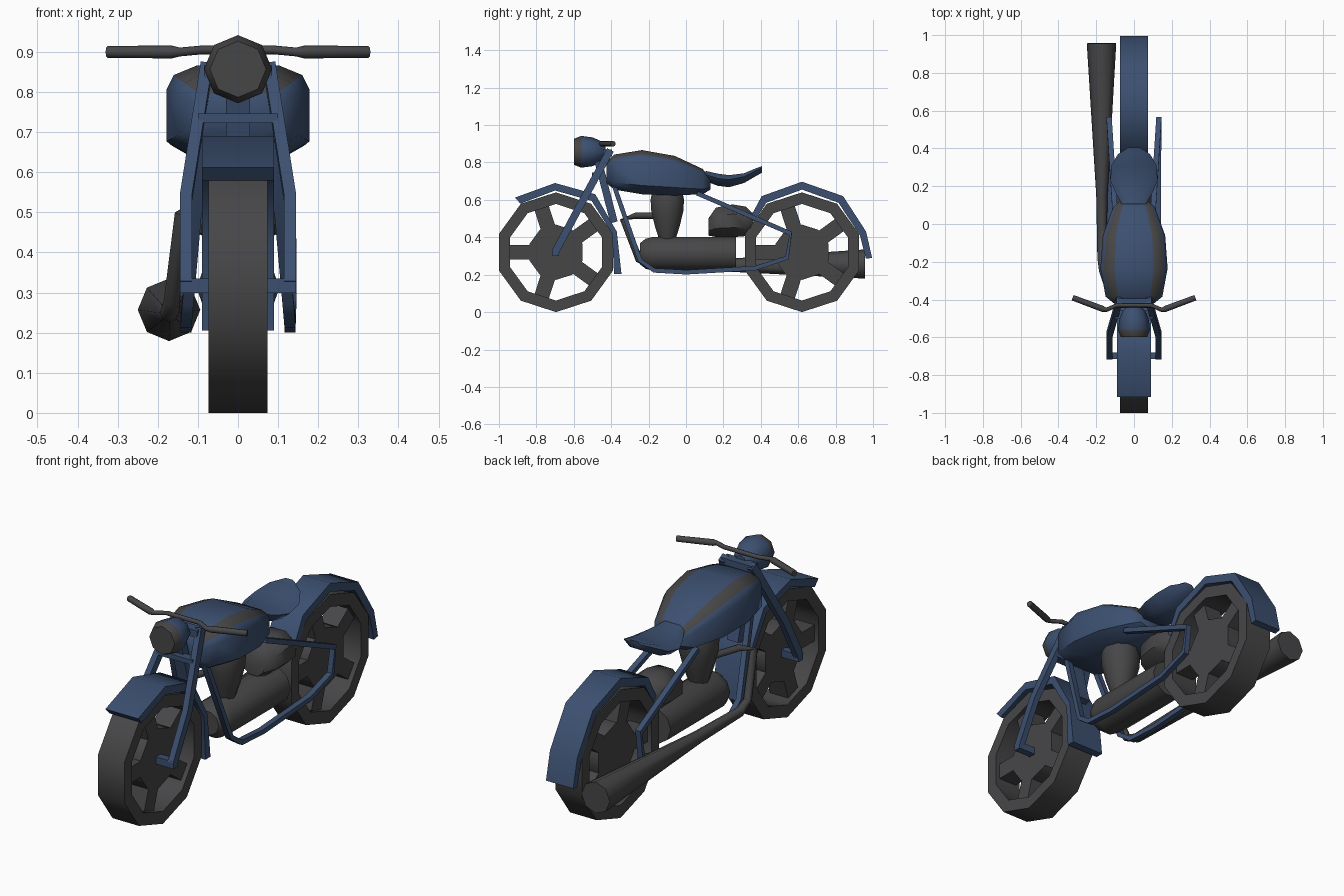
import bpy, bmesh, math
from mathutils import Vector

if "Cube" in bpy.data.objects:
    bpy.data.objects.remove(bpy.data.objects["Cube"])


def make_mat(name, rgb):
    m = bpy.data.materials.new(name)
    m.diffuse_color = (*rgb, 1)
    m.use_nodes = True
    m.node_tree.nodes["Principled BSDF"].inputs["Base Color"].default_value = m.diffuse_color
    return m


BLUE = make_mat("navy paint", (0.045, 0.08, 0.163))
GREY = make_mat("dark grey", (0.063, 0.061, 0.064))


def finish(bm, name, mats):
    bmesh.ops.recalc_face_normals(bm, faces=bm.faces)
    me = bpy.data.meshes.new(name)
    bm.to_mesh(me)
    bm.free()
    for m in mats:
        me.materials.append(m)
    ob = bpy.data.objects.new(name, me)
    bpy.context.collection.objects.link(ob)
    return ob


def add_loft(bm, rings, rule=None, caps=True):
    """Skin closed rings; rule(ring, side) picks the material, ring -1 is the first cap."""
    vs = [[bm.verts.new(p) for p in r] for r in rings]
    n = len(vs[0])
    for i in range(len(vs) - 1):
        for j in range(n):
            k = (j + 1) % n
            f = bm.faces.new((vs[i][j], vs[i][k], vs[i + 1][k], vs[i + 1][j]))
            f.material_index = rule(i, j) if rule else 0
    if caps:
        for i, r in ((-1, vs[0]), (len(vs), vs[-1])):
            f = bm.faces.new(r)
            f.material_index = rule(i, 0) if rule else 0


def loft(name, rings, mats, rule=None):
    bm = bmesh.new()
    add_loft(bm, rings, rule)
    return finish(bm, name, mats)


def sweep(name, pts, sizes, sides, mat, ref=(1, 0, 0), turn=0.0):
    """Tube along a path; sizes are (half width along ref, half depth) per point."""
    pts = [Vector(p) for p in pts]
    rings = []
    for i, p in enumerate(pts):
        t = (pts[min(i + 1, len(pts) - 1)] - pts[max(i - 1, 0)]).normalized()
        u = Vector(ref)
        u = (u - t * u.dot(t)).normalized()
        v = t.cross(u)
        a, b = sizes[i] if isinstance(sizes, list) else sizes
        ang = [turn + 2 * math.pi * k / sides for k in range(sides)]
        rings.append([p + u * (a * math.cos(q)) + v * (b * math.sin(q)) for q in ang])
    return loft(name, rings, [mat])


def bar(name, pts, a, b, ref=(1, 0, 0)):
    return sweep(name, pts, (a * 2 ** 0.5, b * 2 ** 0.5), 4, BLUE, ref, math.pi / 4)


def ellipse_ring(y, rx, rz, zc, n, turn=0.0):
    return [(rx * math.sin(turn + 2 * math.pi * k / n), y,
             zc + rz * math.cos(turn + 2 * math.pi * k / n)) for k in range(n)]


# Wheels: ten-sided rim, recessed hub, five spokes
def wheel(name, yc, zc=0.32):
    bm = bmesh.new()

    def circle(r, x):
        return [(x, yc + r * math.sin(math.pi * k / 5), zc + r * math.cos(math.pi * k / 5))
                for k in range(10)]
    w, h = 0.073, 0.05
    add_loft(bm, [circle(0.32, -w), circle(0.32, w), circle(0.258, w),
                  circle(0.258, -w), circle(0.32, -w)], caps=False)
    bmesh.ops.remove_doubles(bm, verts=bm.verts, dist=1e-5)
    add_loft(bm, [circle(0.148, -h), circle(0.148, h)])
    for k in range(5):
        a = math.pi + k * math.tau / 5
        d = Vector((0, math.cos(a), math.sin(a)))
        s = Vector((0, -math.sin(a), math.cos(a)))
        c = Vector((0, yc, zc))
        add_loft(bm, [[c + d * r + s * (sy * 0.04) + Vector((sx * h, 0, 0))
                       for sx, sy in ((-1, -1), (1, -1), (1, 1), (-1, 1))]
                      for r in (0.12, 0.262)])
    return finish(bm, name, [GREY])


wheel("front_wheel", -0.695)
wheel("rear_wheel", 0.62)


# Fenders: bent plates given by outer and inner profiles
def fender(name, outer, inner, w):
    rings = [[(-w, *o), (w, *o), (w, *i), (-w, *i)] for o, i in zip(outer, inner)]
    loft(name, rings, [BLUE])


fender("front_fender",
       [(-.915, .612), (-.70, .69), (-.485, .63), (-.37, .43), (-.345, .205)],
       [(-.885, .58), (-.70, .65), (-.505, .595), (-.395, .42), (-.385, .205)], 0.09)
fender("rear_fender",
       [(.34, .50), (.405, .62), (.62, .697), (.84, .62), (.963, .43), (.995, .29)],
       [(.365, .485), (.43, .585), (.62, .655), (.815, .585), (.93, .41), (.962, .285)], 0.075)

# Fuel tank with dark stripes along its shoulders
tank = []
for y, w, zt, zb in ((-.425, .10, .80, .69), (-.385, .15, .842, .655), (-.235, .178, .866, .63),
                     (-.06, .165, .835, .624), (.09, .11, .765, .63), (.13, .065, .71, .655)):
    h = zt - zb
    half = [(.58 * w, zt), (.9 * w, zt - .1 * h), (w, zt - .25 * h),
            (w, zb + .2 * h), (.55 * w, zb)]
    tank.append([(x, y, z) for x, z in half] + [(-x, y, z) for x, z in reversed(half)])
loft("fuel_tank", tank, [BLUE, GREY], lambda i, j: int(j in (0, 8) and 0 <= i < 5))

# Seat: narrow nose, wide dished pad, upturned tail
seat = []
for y, w, zt, zb in ((.105, .065, .755, .70), (.17, .10, .74, .675), (.23, .125, .732, .668),
                     (.31, .12, .742, .69), (.37, .085, .767, .725), (.405, .03, .78, .745)):
    zm = (zt + zb) / 2
    seat.append([(.65 * w, y, zt), (w, y, zm + .008), (.6 * w, y, zb),
                 (-.6 * w, y, zb), (-w, y, zm + .008), (-.65 * w, y, zt)])
loft("seat", seat, [BLUE])

# Headlight with grey lens and rim
loft("headlight", [ellipse_ring(y, r, r, .857, 8) for y, r in
                   ((-.598, .07), (-.56, .085), (-.50, .077), (-.46, .06), (-.43, .03))],
     [BLUE, GREY], lambda i, j: int(i <= 0))

# Handlebar with thicker grips
half = [(.325, -.39, .90, .015), (.165, -.45, .90, .016), (.145, -.454, .90, .011),
        (.09, -.43, .905, .011)]
bars = [(-x, y, z, r) for x, y, z, r in half] + half[::-1]
sweep("handlebar", [b[:3] for b in bars], [(b[3], b[3]) for b in bars], 8, GREY, (0, 0, 1))

# Front fork, axle, clamps and steering stem
for s, side in ((1, "right"), (-1, "left")):
    bar(f"fork_leg_{side}", [(s * .078, -.405, .865), (s * .13, -.585, .535),
                             (s * .13, -.70, .32)], .015, .02)
bar("front_axle", [(-.145, -.697, .317), (.145, -.697, .317)], .018, .018, (0, 0, 1))
bar("upper_clamp", [(-.085, -.42, .85), (.085, -.42, .85)], .018, .025, (0, 0, 1))
bar("lower_clamp", [(-.10, -.48, .735), (.10, -.48, .735)], .012, .022, (0, 0, 1))
bar("steering_stem", [(0, -.475, .83), (0, -.385, .48)], .03, .02)

# Frame loops on both sides
for s, side in ((1, "right"), (-1, "left")):
    path = [(.085, -.40, .72), (.125, -.245, .275), (.13, -.17, .223), (.13, 0, .213),
            (.13, .37, .235), (.132, .54, .29), (.132, .56, .42), (.10, .06, .635)]
    bar(f"frame_tube_{side}", [(s * x, y, z) for x, y, z in path], .014, .012)

# Engine: crankcase, cylinder and rear filter housing
loft("crankcase", [ellipse_ring(y, r * 1.1, r, .312, 10, math.pi / 10) for y, r in
                   ((-.245, .06), (-.215, .085), (-.18, .094), (.268, .094))], [GREY])
sweep("engine_cylinder", [(0, -.10, z) for z in (.385, .46, .54, .60, .645)],
      [(r, r) for r in (.045, .07, .09, .094, .085)], 10, GREY)
loft("filter_housing", [ellipse_ring(y, rx, rz, zc, 8, math.pi / 8) for y, rx, rz, zc in
                        ((.12, .06, .05, .455), (.16, .10, .085, .48), (.25, .11, .095, .488),
                         (.32, .10, .085, .485), (.36, .07, .055, .475))], [GREY])

# Exhaust: header pipe flaring into a long silencer
sweep("exhaust", [(-.05, -.12, .515), (-.10, -.27, .515), (-.14, -.335, .495),
                  (-.165, -.25, .28), (-.17, -.18, .25), (-.17, .15, .25), (-.172, .957, .257)],
      [(r, r) for r in (.017, .017, .018, .02, .024, .03, .078)], 8, GREY)

# Smooth shading with sharp edges kept
bpy.ops.object.select_all(action='SELECT')
bpy.context.view_layer.objects.active = bpy.data.objects["fuel_tank"]
bpy.ops.object.shade_smooth_by_angle(angle=math.radians(46))
